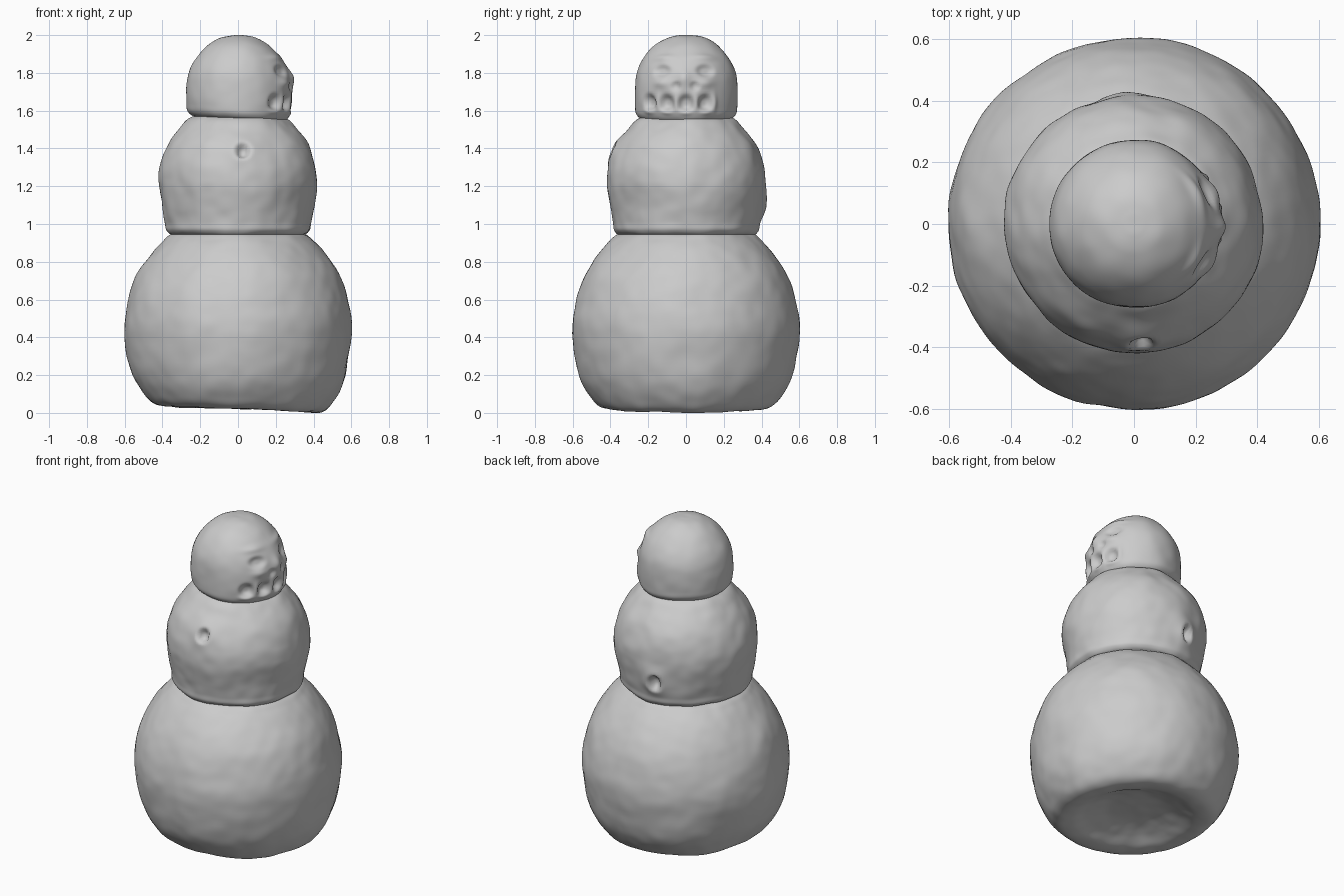
import bpy, bmesh, math
from mathutils import Vector, noise

cube = bpy.data.objects.get("Cube")
if cube:
    bpy.data.objects.remove(cube)

snow = bpy.data.materials.new("packed_snow_grey")
snow.use_nodes = True
snow.diffuse_color = (0.6, 0.6, 0.6, 1)
snow.node_tree.nodes["Principled BSDF"].inputs["Base Color"].default_value = (0.6, 0.6, 0.6, 1)

SEGMENTS, STEPS = 160, 10


def smooth_profile(pts):
    """Catmull-Rom curve through (radius, height) points."""
    p = [Vector(q) for q in pts]
    p = [p[0]] + p + [p[-1]]
    out = []
    for a, b, c, d in zip(p, p[1:], p[2:], p[3:]):
        for i in range(STEPS):
            t = i / STEPS
            out.append(0.5 * (2 * b + (c - a) * t + (2 * a - 5 * b + 4 * c - d) * t ** 2
                              + (3 * b - a - 3 * c + d) * t ** 3))
    return out + [p[-1]]


def snowball(name, pts, shape, lumps, marks=()):
    """Lathe a profile, bend it with shape(), then press in or raise marks."""
    bm = bmesh.new()
    rows = []
    for r, z in smooth_profile(pts):
        if r < 1e-4:
            rows.append([bm.verts.new((0, 0, z))] * SEGMENTS)
        else:
            rows.append([bm.verts.new((r * math.cos(a), r * math.sin(a), z))
                         for a in (math.tau * i / SEGMENTS for i in range(SEGMENTS))])
    for low, high in zip(rows, rows[1:]):
        for i in range(SEGMENTS):
            j = (i + 1) % SEGMENTS
            ring = list(dict.fromkeys((low[i], low[j], high[j], high[i])))
            if len(ring) > 2:
                bm.faces.new(ring)
    bmesh.ops.recalc_face_normals(bm, faces=bm.faces)
    bm.normal_update()
    moves = []
    for v in bm.verts:
        amount = lumps * noise.noise(v.co * 5 + Vector((3, 1, 7)))
        amount += 0.4 * lumps * noise.noise(v.co * 13)
        for centre, size, height in marks:
            d = v.co - Vector(centre)
            q = sum((d[k] / size[k]) ** 2 for k in range(3))
            if q < 9:
                amount += height * math.exp(-q * q if height < 0 else -q)
        moves.append(v.normal * amount)
    for v, m in zip(bm.verts, moves):
        v.co = v.co + m
        v.co.z += shape(v.co)
    mesh = bpy.data.meshes.new(name)
    bm.to_mesh(mesh)
    bm.free()
    mesh.materials.append(snow)
    for f in mesh.polygons:
        f.use_smooth = True
    obj = bpy.data.objects.new(name, mesh)
    bpy.context.collection.objects.link(obj)
    return obj


# Bottom ball: hollowed underside, tilted foot
snowball("base_ball",
         [(0, .1), (.15, .095), (.27, .06), (.36, .025), (.44, .025), (.5, .075), (.565, .2),
          (.602, .42), (.585, .58), (.54, .72), (.47, .83), (.4, .91), (.34, .95), (.2, .97), (0, .97)],
         lambda c: -0.045 * c.x * max(0, 1 - c.z / .5), 0.008)

# Middle ball: flared lower lip, one arm socket in front and one behind
sockets = [((.02, -.37, 1.385), (.07, .09, .07), .015),
           ((.025, -.375, 1.385), (.032, .09, .035), -.045),
           ((-.05, .41, 1.1), (.075, .09, .085), .032),
           ((-.06, .41, 1.1), (.03, .09, .045), -.05)]
snowball("middle_ball",
         [(0, .93), (.25, .935), (.34, .94), (.378, .965), (.386, 1.01), (.4, 1.09), (.419, 1.22),
          (.41, 1.32), (.37, 1.42), (.31, 1.5), (.25, 1.56), (.15, 1.59), (0, 1.6)],
         lambda c: 0.012 * math.cos(c.y * 4) * max(0, 1.1 - c.z), 0.01, sockets)

# Head: tilted lower rim and a face pressed into the left side
face = [((.27, 0, 1.74), (.12, .17, .14), .012)]
for y in (-.19, -.1, 0, .1):                       # mouth: pits with lumps between
    x = math.sqrt(.27 ** 2 - y * y)
    face.append(((x, y, 1.65), (.04, .036, .036), -.028))
    face.append(((x, y, 1.607), (.04, .035, .014), .01))
for y in (-.145, -.05, .05, .145):
    face.append(((math.sqrt(.27 ** 2 - y * y), y, 1.65), (.04, .014, .04), .01))
for y in (-.13, .1):                               # eyes, brows and cheeks
    face.append(((.235, y, 1.81), (.06, .045, .03), -.018))
    face.append(((.2, y, 1.88), (.06, .07, .018), .01))
    face.append(((.25, y, 1.745), (.06, .04, .022), .012))
face.append(((.275, -.01, 1.77), (.06, .03, .04), .016))    # nose
for y in (-.05, .045):
    face.append(((.27, y, 1.73), (.06, .022, .02), -.012))
snowball("head_ball",
         [(0, 1.55), (.15, 1.55), (.225, 1.553), (.262, 1.58), (.271, 1.63), (.271, 1.73), (.258, 1.81),
          (.225, 1.88), (.17, 1.943), (.1, 1.984), (.04, 1.998), (0, 2.0)],
         lambda c: -0.07 * c.x * max(0, 1 - (c.z - 1.55) / .2), 0.006, face)
